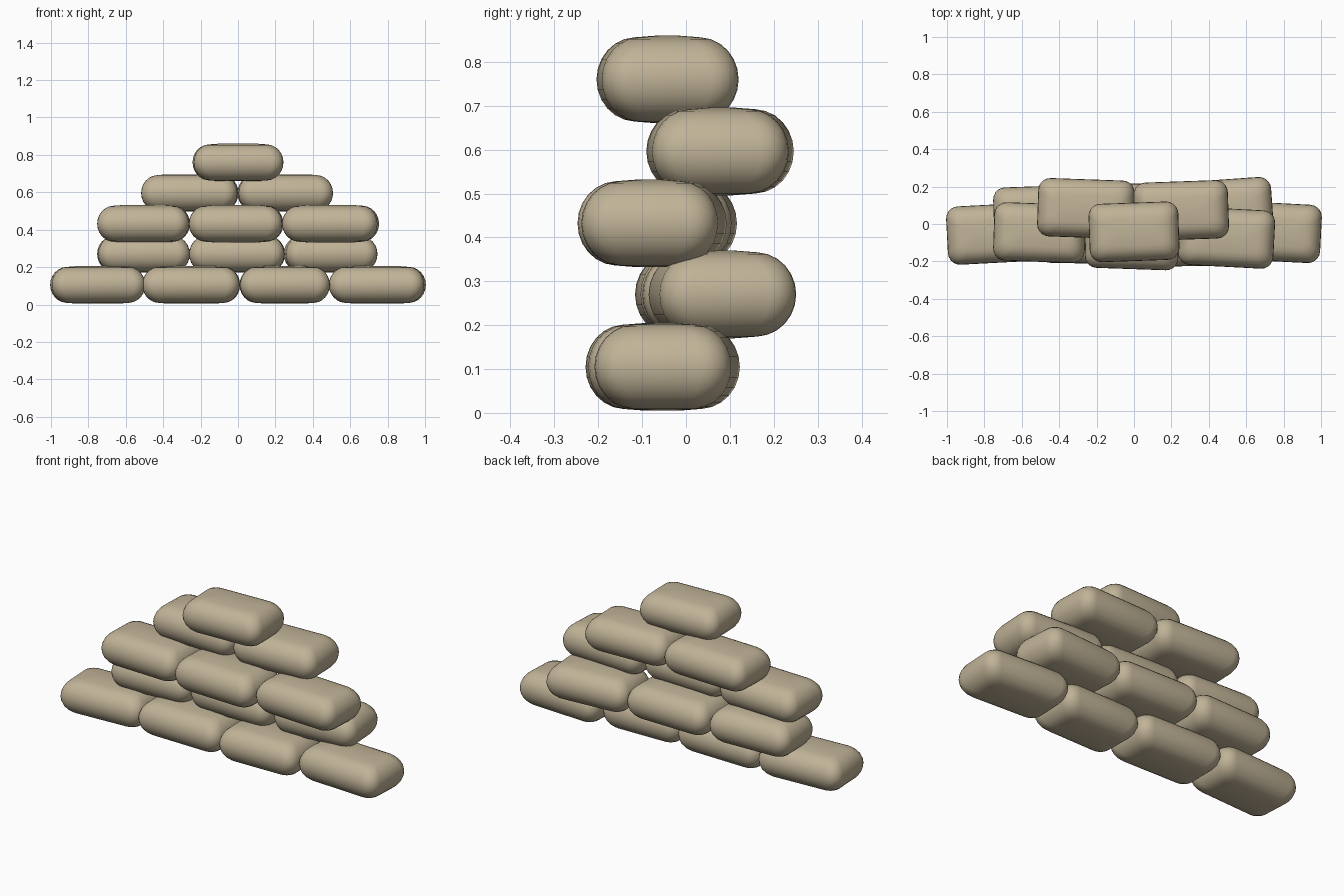
import bpy, math

if "Cube" in bpy.data.objects:
    bpy.data.objects.remove(bpy.data.objects["Cube"])

canvas = bpy.data.materials.new("sand_canvas")
canvas.diffuse_color = (0.53, 0.45, 0.31, 1)
canvas.use_nodes = True
canvas.node_tree.nodes["Principled BSDF"].inputs["Base Color"].default_value = canvas.diffuse_color

HALF_Y, HALF_Z, ROUND, CORNER = 0.156, 0.1, 0.088, 0.065


def rounded_rect(hx, hy, r, z, steps=5):
    """Closed loop of points around a rounded rectangle."""
    pts = []
    for q, (sx, sy) in enumerate([(1, 1), (-1, 1), (-1, -1), (1, -1)]):
        for i in range(steps + 1):
            a = math.pi / 2 * (q + i / steps)
            pts.append((sx * (hx - r) + r * math.cos(a),
                        sy * (hy - r) + r * math.sin(a), z))
    return pts


def sandbag(name, x, y, z, half_x, turn):
    """Pillow-shaped bag: stacked rounded outlines with a soft domed cap."""
    rings = [(0.135, -1.0)]
    for i in range(-6, 7):
        a = math.pi / 2 * i / 6 * 0.97
        rings.append((ROUND * (1 - math.cos(a)), 0.96 * math.sin(a)))
    rings.append((0.135, 1.0))
    verts, faces = [], []
    for inset, h in rings:
        r = max(0.015, CORNER - inset * 0.3)
        r = min(r, HALF_Y - inset - 0.004)
        verts += rounded_rect(half_x - inset, HALF_Y - inset, r, h * HALF_Z)
    n = len(verts) // len(rings)
    for k in range(len(rings) - 1):
        for i in range(n):
            j = (i + 1) % n
            faces.append((k * n + i, k * n + j, (k + 1) * n + j, (k + 1) * n + i))
    faces.append(tuple(reversed(range(n))))
    faces.append(tuple(range((len(rings) - 1) * n, len(rings) * n)))
    me = bpy.data.meshes.new(name)
    me.from_pydata(verts, [], faces)
    me.materials.append(canvas)
    me.shade_smooth()
    ob = bpy.data.objects.new(name, me)
    ob.location = (x, y, z)
    ob.rotation_euler.z = math.radians(turn)
    bpy.context.collection.objects.link(ob)


# Courses from the ground up: height, then (left, right, y centre, turn) per bag
courses = [
    (0.105, [(-1.0, -0.5, -0.052, 3), (-0.51, 0.01, -0.055, -1),
             (0.01, 0.49, -0.07, 1), (0.49, 1.0, -0.043, -3)]),
    (0.27, [(-0.75, -0.26, 0.046, 2), (-0.26, 0.25, 0.06, -1),
            (0.25, 0.74, 0.083, 4)]),
    (0.432, [(-0.75, -0.26, -0.046, -2), (-0.26, 0.24, -0.085, -2),
             (0.24, 0.75, -0.073, -3)]),
    (0.596, [(-0.515, 0.0, 0.083, -2), (0.0, 0.505, 0.072, 2)]),
    (0.76, [(-0.24, 0.24, -0.042, 2)]),
]
for c, (z, bags) in enumerate(courses):
    for b, (x0, x1, y, turn) in enumerate(bags):
        sandbag(f"sandbag_course_{c + 1}_{b + 1}", (x0 + x1) / 2, y, z,
                (x1 - x0) / 2, turn)
